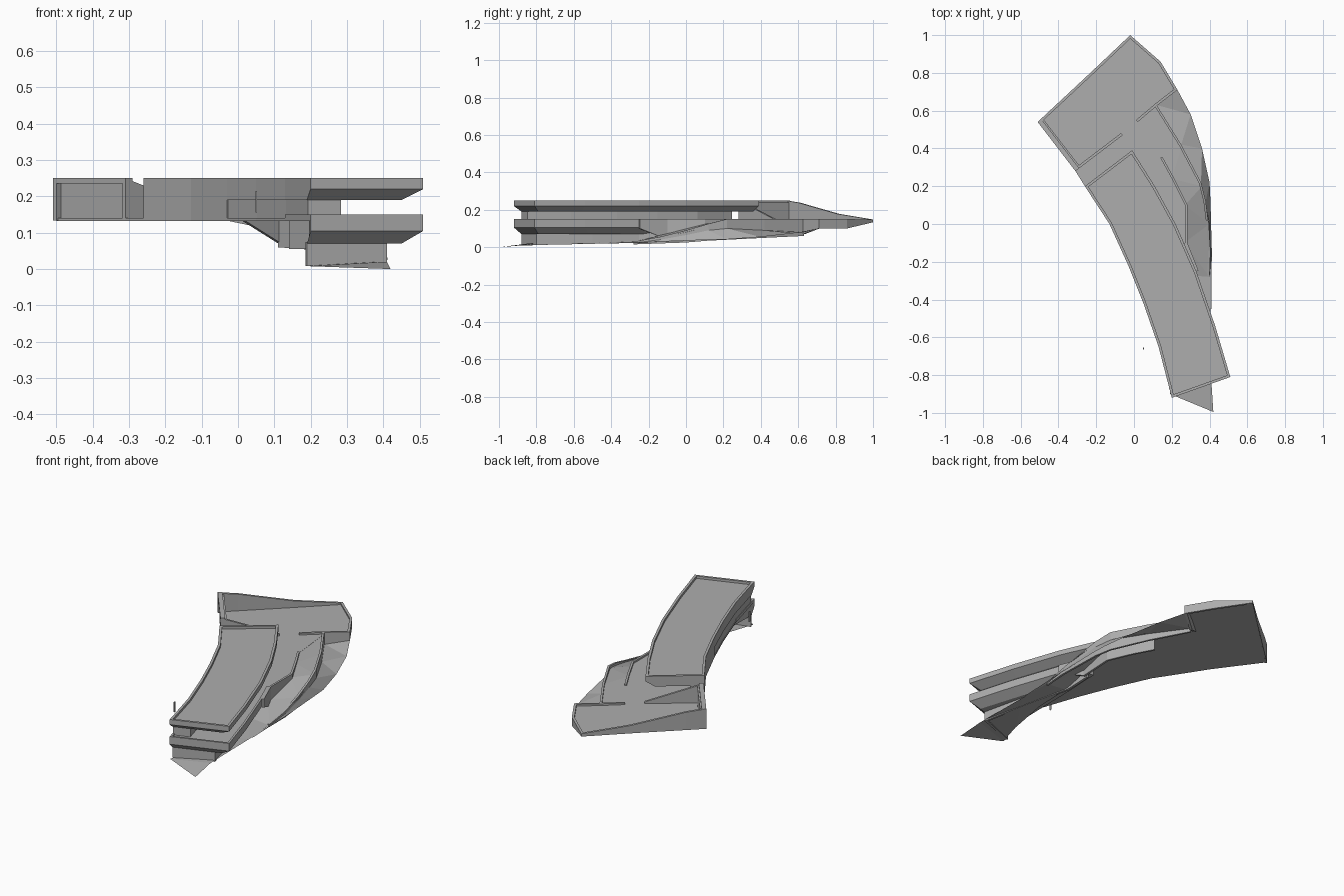
import bpy, bmesh
from mathutils import Vector

if "Cube" in bpy.data.objects:
    bpy.data.objects.remove(bpy.data.objects["Cube"])

grey = bpy.data.materials.new("light_grey")
grey.diffuse_color = (0.42, 0.42, 0.42, 1)
grey.use_nodes = True
grey.node_tree.nodes["Principled BSDF"].inputs["Base Color"].default_value = grey.diffuse_color


def finish(name, bm, recalc=True):
    if recalc:
        bmesh.ops.recalc_face_normals(bm, faces=bm.faces)
    me = bpy.data.meshes.new(name)
    bm.to_mesh(me)
    bm.free()
    me.materials.append(grey)
    ob = bpy.data.objects.new(name, me)
    bpy.context.collection.objects.link(ob)
    return ob


def loft(name, loops):
    """Closed solid through loops of equal length, each a list of (x, y, z)."""
    bm = bmesh.new()
    rings = [[bm.verts.new(p) for p in loop] for loop in loops]
    n = len(rings[0])
    for a, b in zip(rings, rings[1:]):
        for i in range(n):
            j = (i + 1) % n
            bm.faces.new((a[i], a[j], b[j], b[i]))
    caps = [bm.faces.new(rings[0]), bm.faces.new(rings[-1])]
    bmesh.ops.triangulate(bm, faces=caps)
    return finish(name, bm)


def at(pts, z):
    return [(p[0], p[1], z) for p in pts]


def prism(name, pts, z0, z1):
    return loft(name, [at(pts, z0), at(pts, z1)])


def wall(name, path, thick=0.014, closed=False):
    """Upright wall along (x, y, bottom, top) points, thickened to the left."""
    pts = [Vector(p[:2]) for p in path]
    n = len(pts)
    bm = bmesh.new()
    rings = []
    for i, p in enumerate(path):
        dirs = []
        if closed or i > 0:
            dirs.append((pts[i] - pts[i - 1]).normalized())
        if closed or i < n - 1:
            dirs.append((pts[(i + 1) % n] - pts[i]).normalized())
        norms = [Vector((-d.y, d.x)) for d in dirs]
        m = sum(norms, Vector((0, 0))).normalized()
        q = pts[i] + m * (thick / max(0.4, m.dot(norms[0])))
        rings.append([bm.verts.new(v) for v in (
            (p[0], p[1], p[2]), (p[0], p[1], p[3]),
            (q.x, q.y, p[3]), (q.x, q.y, p[2]))])
    for i in range(n if closed else n - 1):
        a, b = rings[i], rings[(i + 1) % n]
        for k in range(4):
            l = (k + 1) % 4
            bm.faces.new((a[k], a[l], b[l], b[k]))
    if not closed:
        bm.faces.new(rings[0])
        bm.faces.new(rings[-1])
    return finish(name, bm)


def strip(name, left, right):
    """Open ribbon surface between two edges."""
    bm = bmesh.new()
    a = [bm.verts.new(p) for p in left]
    b = [bm.verts.new(p) for p in right]
    for i in range(len(a) - 1):
        bm.faces.new((a[i], b[i], b[i + 1], a[i + 1]))
    bmesh.ops.triangulate(bm, faces=bm.faces)
    bm.normal_update()
    if sum(f.normal.z for f in bm.faces) < 0:
        bmesh.ops.reverse_faces(bm, faces=bm.faces)
    return finish(name, bm, False)


def mix(a, b, t):
    return (a[0] + (b[0] - a[0]) * t, a[1] + (b[1] - a[1]) * t)


# curved wing: west and east edges, south to north
west = [(.2, -.92), (.13, -.65), (.05, -.42), (-.03, -.22), (-.13, 0), (-.26, .2)]
east = [(.51, -.81), (.43, -.54), (.33, -.25), (.22, 0), (.11, .2), (-.01, .39)]
outline = east + west[::-1]

# sloped underside: pulled in on the east and south
west_in = [mix(west[0], west[1], .15)] + west[1:]
east_in = [mix(e, w, .16) for e, w in zip(east, west)]
east_in[0] = mix(east_in[0], east_in[1], .14)
under = east_in + west_in[::-1]

# upper roof slab with parapet
loft("upper_roof", [at(under, .19), at(outline, .22), at(outline, .236)])
wall("roof_parapet", [(x, y, .22, .25) for x, y in outline], closed=True)

# recessed core below the roof along the west side
core_w = [mix(w, e, .01) for w, e in zip(west_in, east_in)]
core_e = [mix(w, e, .36) for w, e in zip(west_in, east_in)]
core_e[-1] = (-.2, .24)
prism("core_wall", core_e + core_w[::-1], .135, .2)
wall("west_wall", [(x, y, .135, .236) for x, y in west[::-1][:3]])
wall("core_back_wall", [(-.2, .245, .135, .2), (-.26, .2, .135, .236)])

# terrace deck reaching under the wing
inner = [(.15, .34), (.2, .24), (.27, .1), (.27, -.1)]
deck = ([(-.5, .54), (-.02, 1), (.14, .86), (.23, .71), (.12, .63)] + inner
        + [(.33, -.25), (.43, -.54), (.5, -.805)] + west + [(-.31, .28)])
prism("terrace_deck", deck, .132, .14)

# lower slab at the south end
low_e = east[:3] + [(.27, -.1)]
low_w = [(.2, -.92), (.195, -.6), (.2, -.3), (.21, -.1)]
low_ei = [(.45, -.79), (.365, -.52), (.27, -.24), (.24, -.1)]
low_wi = [(.19, -.88)] + low_w[1:]
low = low_e + low_w[::-1]
loft("lower_slab", [at(low_ei + low_wi[::-1], .07), at(low, .105), at(low, .142)])
wall("lower_parapet", [(x, y, .135, .15) for x, y in
                       west[:2][::-1] + low_e], .012)

# ground floor walls below the lower slab
wall("ground_floor_wall", [(.19, -.88, .008, .075), (.41, -.8, .012, .075),
                           (.34, -.5, .018, .075), (.27, -.25, .025, .09),
                           (.26, -.1, .04, .14)])

# retaining wall between the deck and the ramp
wall("ramp_inner_wall", [(.14, .35, .055, .15), (.2, .24, .055, .15),
                         (.27, .1, .05, .15), (.27, -.1, .04, .15),
                         (.33, -.25, .1, .15)], .012)

# ramp descending from the terrace to the ground, ending in a pointed tip
strip("ramp",
      [(.15, .34, .139), (.2, .24, .139), (.27, .1, .125), (.265, -.1, .075),
       (.27, -.27, .03), (.27, -.5, .02), (.23, -.75, .014), (.19, -.9, .008)],
      [(.12, .63, .139), (.25, .4, .139), (.36, .2, .13), (.4, 0, .08),
       (.4, -.28, .025), (.405, -.48, .02), (.41, -.84, .02), (.42, -.995, 0)])

# outer ramp wall
wall("ramp_outer_wall",
     [(.4, -.28, .015, .03), (.405, -.14, .02, .055), (.395, 0, .025, .09),
      (.38, .12, .035, .125), (.355, .22, .04, .15), (.25, .42, .05, .15),
      (.12, .63, .06, .15)], .012)

# sloped embankment outside the ramp
strip("embankment",
      [(.12, .63, .08), (.25, .42, .09), (.355, .22, .1), (.38, .12, .09),
       (.395, 0, .065), (.405, -.14, .04), (.4, -.28, .022), (.4, -.45, .02)],
      [(.23, .71, .1), (.3, .58, .075), (.36, .4, .055), (.4, .22, .042),
       (.405, .12, .04), (.408, 0, .035), (.412, -.14, .03), (.412, -.28, .022)]
      [:7] + [(.41, -.45, .02)])

# rear terrace: rising back wall, low north-east edge, side walls
wall("back_wall", [(-.02, 1, .133, .148), (-.21, .82, .133, .178),
                   (-.36, .68, .133, .218), (-.43, .615, .133, .237),
                   (-.51, .54, .133, .25)])
wall("side_wall", [(-.49, .545, .133, .24), (-.3, .3, .133, .24)])
wall("side_wall_cap", [(-.51, .54, .235, .25), (-.31, .28, .235, .25)], .025)
wall("sloped_wall", [(-.31, .28, .133, .25), (-.06, .47, .133, .15)])
wall("north_east_edge", [(.02, .54, .133, .15), (.12, .625, .07, .15),
                         (.23, .71, .1, .15), (.14, .86, .1, .15),
                         (-.02, 1, .133, .148)])

# small detached post beside the wing
prism("post", [(.048, -.665), (.052, -.665), (.052, -.655), (.048, -.655)], .155, .215)
